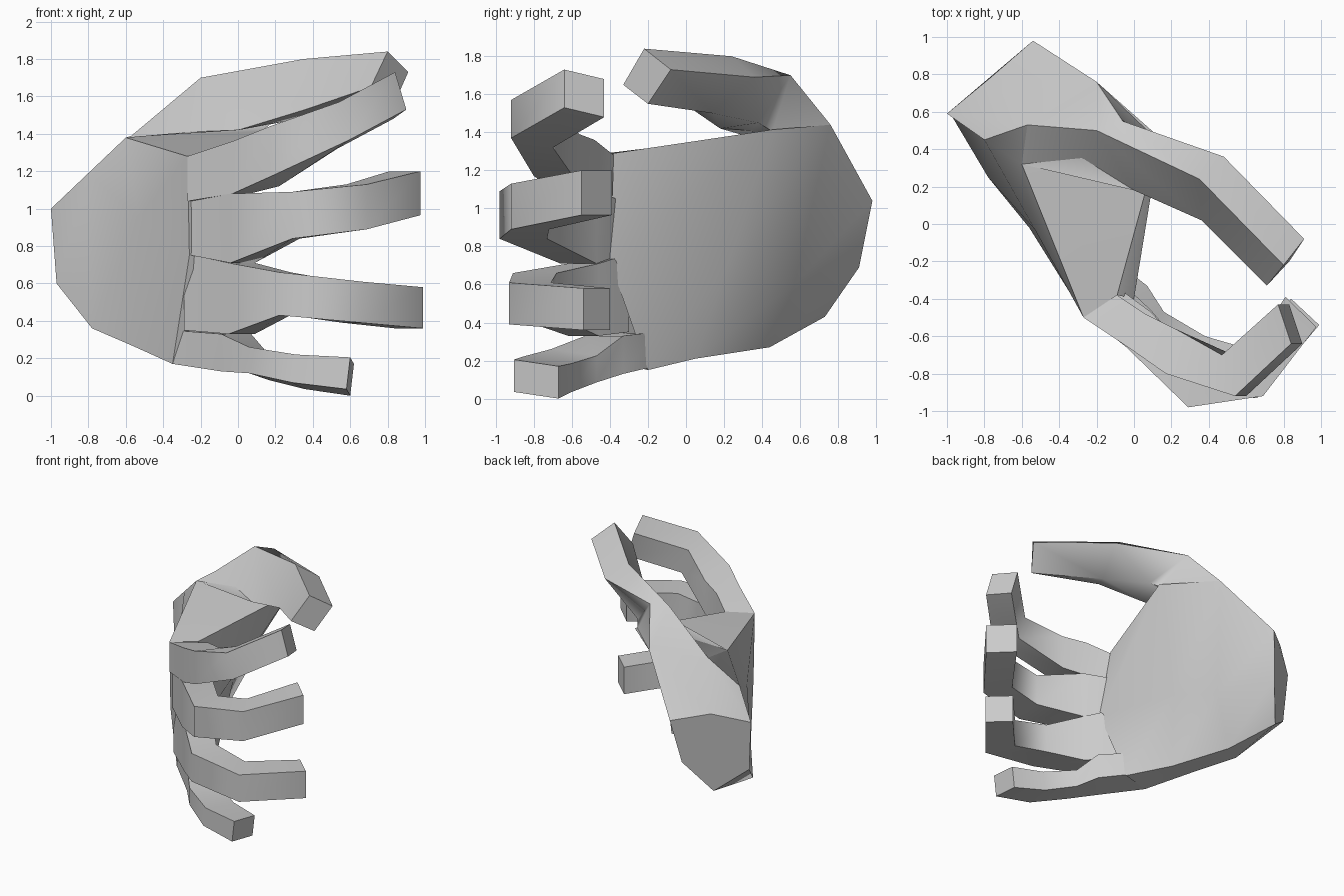
import bpy
import bmesh
import math


def loft(name, rings, angle=65):
    """Skin a row of equal-sized point rings and cap both ends."""
    bm = bmesh.new()
    loops = [[bm.verts.new(p) for p in ring] for ring in rings]
    n = len(loops[0])
    for a, b in zip(loops, loops[1:]):
        for i in range(n):
            j = (i + 1) % n
            bm.faces.new((a[i], a[j], b[j], b[i]))
    bm.faces.new(loops[0])
    bm.faces.new(loops[-1])
    bmesh.ops.recalc_face_normals(bm, faces=bm.faces)
    mesh = bpy.data.meshes.new(name)
    bm.to_mesh(mesh)
    bm.free()
    obj = bpy.data.objects.new(name, mesh)
    bpy.context.collection.objects.link(obj)
    bpy.ops.object.select_all(action='DESELECT')
    obj.select_set(True)
    bpy.context.view_layer.objects.active = obj
    bpy.ops.object.shade_smooth_by_angle(angle=math.radians(angle))
    return obj


def finger(name, joints, drop=0.0, lean=0.0):
    """Square finger; joint = outer x, y, inner x, y, bottom z, top z."""
    rings = []
    for k, (ox, oy, ix, iy, lo, hi) in enumerate(joints):
        d = drop if k > 1 else 0.0
        s = lean if k > 2 else 0.0
        rings.append([(ox, oy, hi), (ix, iy, hi - d),
                      (ix + s, iy, lo - d), (ox + s, oy, lo)])
    return loft(name, rings)


# Palm: wrist, thumb root, thumb crotch, knuckles
# (top, palm upper, palm lower, heel, back lower, back upper)
loft("palm", [
    [(-.77, .78, 1.08), (-.54, .98, 1.04), (-.60, .91, .69),
     (-.76, .73, .43), (-.97, .57, .60), (-1.0, .59, 1.0)],
    [(-.57, .53, 1.39), (-.20, .76, 1.44), (-.33, .57, .60),
     (-.55, .44, .27), (-.78, .25, .36), (-.80, .45, 1.19)],
    [(-.60, .32, 1.38), (.14, .46, 1.415), (-.20, .22, .70),
     (-.33, .05, .21), (-.56, -.02, .265), (-.53, -.03, .95)],
    [(-.27, -.50, 1.28), (-.09, -.38, 1.29), (.00, -.40, .72),
     (-.09, -.20, .15), (-.35, -.29, .17), (-.26, -.50, .75)],
], 42)

# Thumb (upper front, lower front, underside, back)
loft("thumb", [
    [(-.57, .53, 1.39), (-.60, .32, 1.38), (.12, .455, 1.405), (-.20, .76, 1.44)],
    [(-.20, .50, 1.70), (.00, .18, 1.42), (.17, .38, 1.45), (-.06, .55, 1.70)],
    [(.35, .24, 1.80), (.36, .02, 1.53), (.42, .14, 1.50), (.48, .36, 1.69)],
    [(.80, -.22, 1.84), (.71, -.33, 1.65), (.83, -.20, 1.55), (.91, -.08, 1.73)],
])

# Four curled fingers; second joint is where neighbours part
finger("index_finger", [
    (-.27, -.50, -.09, -.38, 1.04, 1.28),
    (-.03, -.66, .06, -.48, 1.08, 1.36),
    (.17, -.80, .22, -.56, 1.17, 1.44),
    (.54, -.92, .47, -.70, 1.37, 1.57),
    (.84, -.64, .77, -.43, 1.53, 1.73)], drop=.05, lean=.06)
finger("middle_finger", [
    (-.25, -.49, -.06, -.36, .75, 1.05),
    (-.04, -.66, .09, -.47, .71, 1.08),
    (.29, -.98, .33, -.73, .84, 1.09),
    (.69, -.92, .58, -.72, .89, 1.13),
    (.975, -.55, .81, -.39, .965, 1.20)])
finger("ring_finger", [
    (-.29, -.42, -.08, -.30, .35, .76),
    (-.05, -.62, .09, -.46, .33, .71),
    (.22, -.91, .28, -.68, .43, .66),
    (.66, -.93, .56, -.71, .39, .61),
    (.99, -.54, .84, -.40, .36, .58)])
finger("little_finger", [
    (-.35, -.29, -.15, -.16, .17, .35),
    (-.09, -.53, .07, -.33, .13, .33),
    (.06, -.71, .16, -.47, .12, .26),
    (.31, -.86, .38, -.60, .07, .22),
    (.60, -.905, .62, -.67, .035, .205)], drop=.035, lean=-.02)
